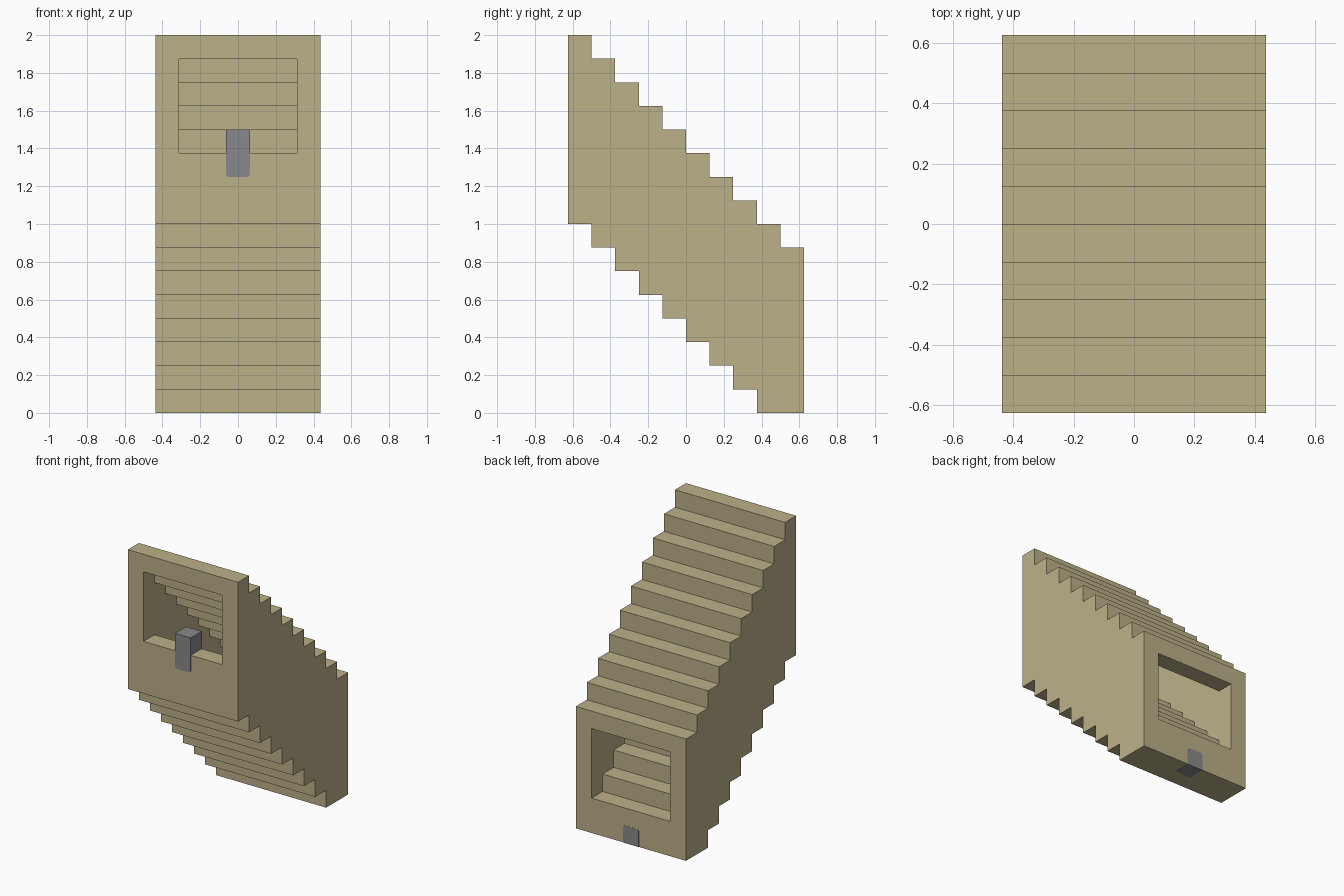
import bpy
import bmesh

if "Cube" in bpy.data.objects:
    bpy.data.objects.remove(bpy.data.objects["Cube"])

U = 0.125            # one step
STEPS = 10
FRONT, BACK = -5 * U, 5 * U
LIFT = 0.001         # keeps touching surfaces apart


def make_material(name, rgb):
    mat = bpy.data.materials.new(name)
    mat.use_nodes = True
    mat.diffuse_color = (*rgb, 1)
    mat.node_tree.nodes["Principled BSDF"].inputs["Base Color"].default_value = (*rgb, 1)
    return mat


def make_object(name, bm, mat):
    bmesh.ops.recalc_face_normals(bm, faces=bm.faces)
    mesh = bpy.data.meshes.new(name)
    bm.to_mesh(mesh)
    bm.free()
    mesh.materials.append(mat)
    obj = bpy.data.objects.new(name, mesh)
    bpy.context.collection.objects.link(obj)
    return obj


def stair_line(z_start, z_min, overrun):
    """Points (y, z) of a staircase going down from front to back."""
    points = []
    for i in range(STEPS):
        z = max(z_start - i * U, z_min)
        y0 = FRONT + i * U - (overrun if i == 0 else 0)
        y1 = FRONT + (i + 1) * U + (overrun if i == STEPS - 1 else 0)
        for p in ((y0, z), (y1, z)):
            if points and points[-1] == p:
                continue
            points.append(p)
    # drop the middle points of level runs
    return [p for i, p in enumerate(points)
            if not (0 < i < len(points) - 1
                    and points[i - 1][1] == p[1] == points[i + 1][1])]


def stepped_prism(name, half_width, top, bottom, mat):
    bm = bmesh.new()
    outline = top + bottom[::-1]
    face = bm.faces.new([bm.verts.new((-half_width, y, z)) for y, z in outline])
    result = bmesh.ops.extrude_face_region(bm, geom=[face])
    moved = [v for v in result["geom"] if isinstance(v, bmesh.types.BMVert)]
    bmesh.ops.translate(bm, verts=moved, vec=(2 * half_width, 0, 0))
    return make_object(name, bm, mat)


def block(name, y0, y1, z0, z1, mat, is_rounded):
    """Box of one step's width; edges chosen by the rule are chamfered."""
    bm = bmesh.new()
    bmesh.ops.create_cube(bm, size=1)
    for v in bm.verts:
        v.co.x *= U
        v.co.y = y0 if v.co.y < 0 else y1
        v.co.z = z0 if v.co.z < 0 else z1
    edges = [e for e in bm.edges if is_rounded(e.verts[0].co, e.verts[1].co)]
    bmesh.ops.bevel(bm, geom=edges, offset=0.01, segments=1, affect="EDGES")
    return make_object(name, bm, mat)


sandstone = make_material("sandstone", (0.50, 0.44, 0.25))
grey = make_material("grey", (0.25, 0.25, 0.27))

# Stepped body with a stepped tunnel through it
body = stepped_prism("stair_tunnel", 3.5 * U,
                     stair_line(16 * U, 0, 0), stair_line(8 * U, 0, 0), sandstone)
cutter = stepped_prism("tunnel_cutter", 2.5 * U,
                       stair_line(15 * U - LIFT, 0, U), stair_line(11 * U, 0, U), sandstone)
cutter.hide_render = True
cut = body.modifiers.new("tunnel", "BOOLEAN")
cut.operation = "DIFFERENCE"
cut.solver = "EXACT"
cut.object = cutter
bpy.context.view_layer.objects.active = body
bpy.ops.object.modifier_apply(modifier=cut.name)
bpy.data.objects.remove(cutter)

# Grey post in the front opening, flush with the front wall
block("front_post", FRONT - LIFT, FRONT + U, 10 * U, 12 * U, grey,
      lambda a, b: a.y != b.y and a.z < 11 * U)

# Grey block set into the foot of the back wall
block("back_foot_block", BACK - U, BACK + LIFT, -LIFT, U, grey,
      lambda a, b: (a.y != b.y and a.z > 0) or (a.z != b.z and a.y < BACK))
